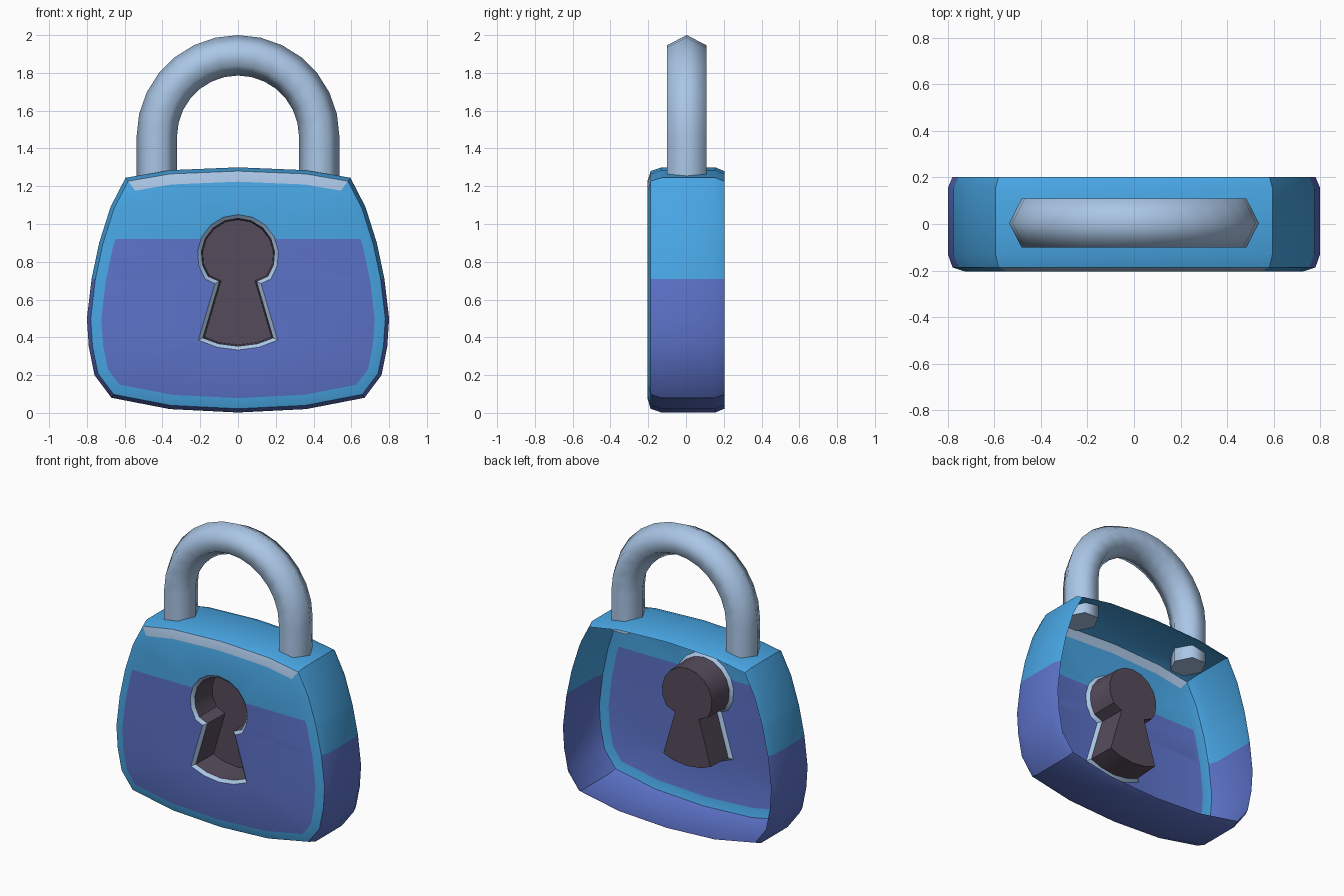
import bpy, bmesh, math
from mathutils import Vector

if "Cube" in bpy.data.objects:
    bpy.data.objects.remove(bpy.data.objects["Cube"])


def material(name, r, g, b):
    lin = [((c / 255 + 0.055) / 1.055) ** 2.4 for c in (r, g, b)]
    m = bpy.data.materials.new(name)
    m.diffuse_color = (*lin, 1)
    m.use_nodes = True
    m.node_tree.nodes["Principled BSDF"].inputs["Base Color"].default_value = m.diffuse_color
    return m


BLUE = material("sky_blue", 72, 166, 228)
PURPLE = material("indigo", 92, 114, 200)
STEEL = material("pale_steel", 170, 198, 230)
DARK = material("dark_plum", 86, 75, 91)


def mirrored(half):
    """Closed x/z outline from its right half, listed top to bottom."""
    return half + [(-x, z) for x, z in reversed(half) if x > 1e-6]


def inset(pts, d):
    """Move a clockwise outline inward by d with mitred corners."""
    out = []
    for i, p in enumerate(pts):
        a, p, b = Vector(pts[i - 1]), Vector(p), Vector(pts[(i + 1) % len(pts)])
        e1, e2 = (p - a).normalized(), (b - p).normalized()
        n1, n2 = Vector((e1.y, -e1.x)), Vector((e2.y, -e2.x))
        out.append(tuple(p + (n1 + n2) * (d / (1 + n1.dot(n2)))))
    return out


def ring(bm, pts, y):
    return [bm.verts.new((x, y, z)) for x, z in pts]


def bridge(bm, r1, r2, mat=0):
    n = len(r1)
    faces = []
    for i in range(n):
        j = (i + 1) % n
        f = bm.faces.new((r1[i], r1[j], r2[j], r2[i]))
        f.material_index = mat
        faces.append(f)
    return faces


def finish(bm, name, mats, angle):
    me = bpy.data.meshes.new(name)
    bm.to_mesh(me)
    bm.free()
    ob = bpy.data.objects.new(name, me)
    bpy.context.collection.objects.link(ob)
    for m in mats:
        me.materials.append(m)
    bpy.ops.object.select_all(action='DESELECT')
    ob.select_set(True)
    bpy.context.view_layer.objects.active = ob
    bpy.ops.object.shade_smooth_by_angle(angle=math.radians(angle))
    return ob


# outlines
BODY = mirrored([(0, 1.30), (0.36, 1.285), (0.595, 1.245), (0.675, 1.09),
                 (0.735, 0.90), (0.775, 0.71), (0.80, 0.50), (0.79, 0.35),
                 (0.76, 0.20), (0.67, 0.08), (0.36, 0.02), (0, 0.002)])
arc = [(0.215 * math.sin(math.radians(a)), 0.835 + 0.215 * math.cos(math.radians(a)))
       for a in range(0, 127, 21)]
KEY = mirrored(arc + [(0.122, 0.685), (0.21, 0.385), (0.11, 0.347), (0, 0.333)])
FRONT = -0.205

# body shell, open at the back
bm = bmesh.new()
rings = [ring(bm, inset(BODY, d), y) for d, y in
         ((0.02, 0.203), (0, 0.155), (0, -0.13), (0.02, -0.187), (0.076, FRONT))]
for a, b in zip(rings, rings[1:]):
    bridge(bm, a, b)
hole = ring(bm, KEY, FRONT)
edges = []
for r in (rings[-1], hole):
    for i in range(len(r)):
        e = bm.edges.get((r[i - 1], r[i]))
        edges.append(e or bm.edges.new((r[i - 1], r[i])))
bmesh.ops.triangle_fill(bm, use_beauty=True, use_dissolve=False, edges=edges)
for z in (0.71, 0.92):
    bmesh.ops.bisect_plane(bm, geom=bm.verts[:] + bm.edges[:] + bm.faces[:],
                           plane_co=(0, 0, z), plane_no=(0, 0, 1), dist=1e-5)
bmesh.ops.recalc_face_normals(bm, faces=bm.faces[:])
bm.normal_update()
if sum(f.normal.y * f.calc_area() for f in bm.faces) > 0:
    bmesh.ops.reverse_faces(bm, faces=bm.faces[:])
bm.normal_update()
for f in bm.faces:
    c = f.calc_center_median()
    ys = [v.co.y for v in f.verts]
    if max(ys) < FRONT + 1e-4:                       # flat front panel
        f.material_index = 1 if c.z < 0.92 else 0
    elif max(ys) < -0.18:                            # sloped border, top strip pale
        f.material_index = 2 if c.z > 1.1 and abs(c.x) < 0.5 else 0
    else:                                            # sides
        f.material_index = 1 if c.z < 0.71 else 0
finish(bm, "lock_body", (BLUE, PURPLE, STEEL), 30)

# keyhole rim and pocket
bm = bmesh.new()
k = [ring(bm, inset(KEY, d), y) for d, y in
     ((0, FRONT), (0.02, -0.187), (0.027, -0.01))]
bridge(bm, k[0], k[1], 1)
bridge(bm, k[1], k[2], 0)
bm.faces.new(k[2])
bmesh.ops.recalc_face_normals(bm, faces=bm.faces[:])
bm.normal_update()
bm.faces.ensure_lookup_table()
if bm.faces[-1].normal.y > 0:
    bmesh.ops.reverse_faces(bm, faces=bm.faces[:])
finish(bm, "keyhole", (DARK, STEEL), 30)

# shackle: six-sided bar bent into a U
bm = bmesh.new()
R, CZ, SEG = 0.43, 1.463, 14
path = [((R, 1.195), 0.0)]
path += [((R * math.cos(t), CZ + R * math.sin(t)), t)
         for t in (math.pi * i / SEG for i in range(SEG + 1))]
path += [((-R, 1.195), math.pi)]
section = [(0.107, 0), (0.053, 0.105), (-0.053, 0.105),
           (-0.107, 0), (-0.053, -0.105), (0.053, -0.105)]
loops = [[bm.verts.new((x + r * math.cos(t), 0.004 + y, z + r * math.sin(t)))
          for r, y in section] for (x, z), t in path]
for a, b in zip(loops, loops[1:]):
    bridge(bm, a, b)
bm.faces.new(loops[0])
bm.faces.new(loops[-1])
bmesh.ops.recalc_face_normals(bm, faces=bm.faces[:])
finish(bm, "shackle", (STEEL,), 75)
